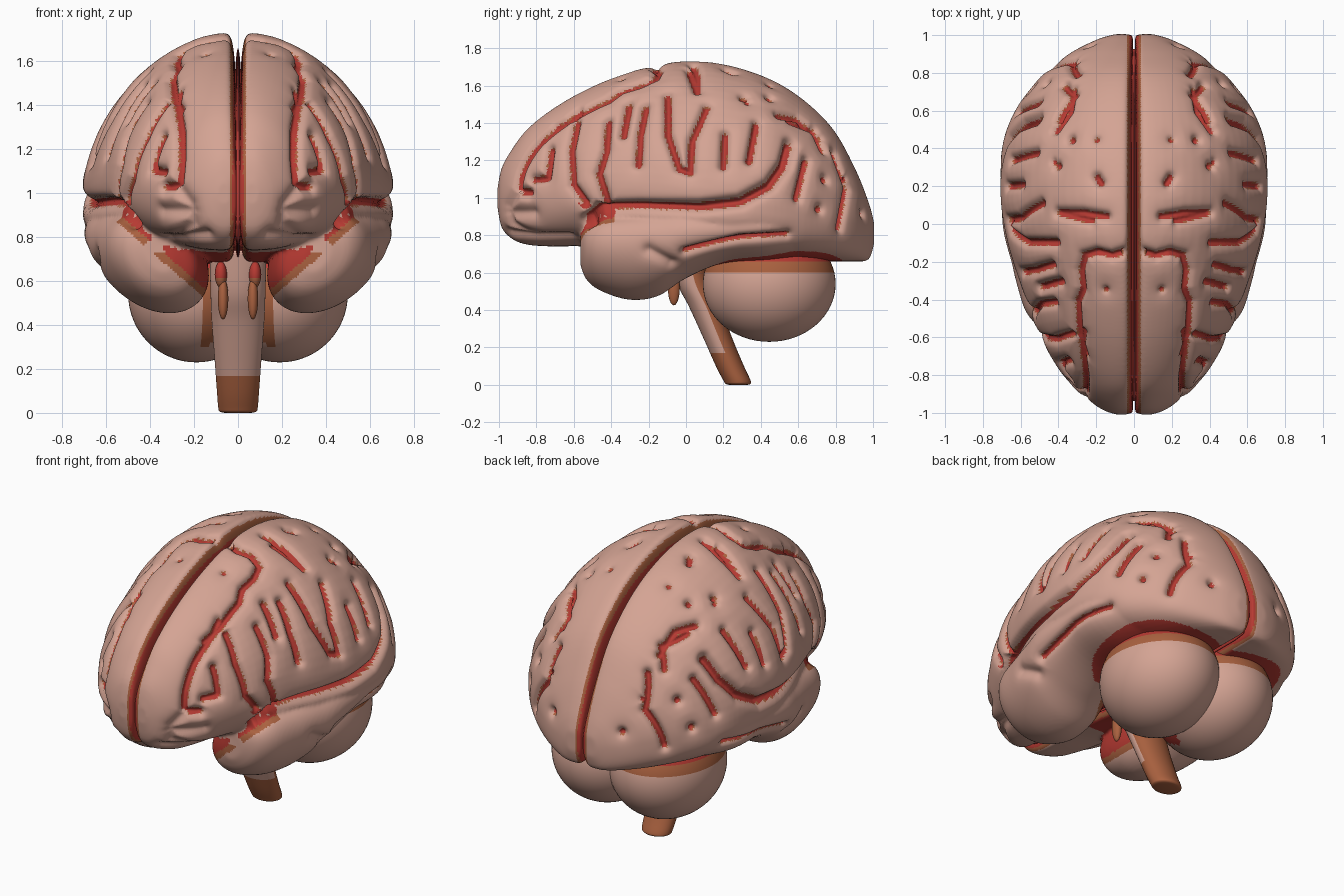
import bpy, bmesh, math
from mathutils import Vector, Matrix, kdtree
from mathutils.bvhtree import BVHTree

if "Cube" in bpy.data.objects:
    bpy.data.objects.remove(bpy.data.objects["Cube"])


def material(name, rgb):
    m = bpy.data.materials.new(name)
    m.diffuse_color = (*rgb, 1)
    m.use_nodes = True
    m.node_tree.nodes["Principled BSDF"].inputs["Base Color"].default_value = m.diffuse_color
    return m


MATS = [material("cortex_pink", (0.66, 0.37, 0.295)),
        material("groove_red", (0.47, 0.042, 0.032)),
        material("groove_brown", (0.40, 0.12, 0.05))]
PINK, RED, BROWN = 0, 1, 2


def spline(rows, steps):
    """Smooth (Catmull-Rom) interpolation of all columns of a table."""
    out = []
    n = len(rows)
    for i in range(n - 1):
        a, b, c, d = rows[max(i - 1, 0)], rows[i], rows[i + 1], rows[min(i + 2, n - 1)]
        for k in range(steps):
            t = k / steps
            out.append([0.5 * (2 * q + (r - p) * t + (2 * p - 5 * q + 4 * r - s) * t * t
                               + (3 * q - p - 3 * r + s) * t ** 3)
                        for p, q, r, s in zip(a, b, c, d)])
    out.append(list(rows[-1]))
    return out


def loft(bm, rings):
    loops = [[bm.verts.new(p) for p in ring] for ring in rings]
    faces = []
    for a, b in zip(loops, loops[1:]):
        for i in range(len(a)):
            j = (i + 1) % len(a)
            faces.append(bm.faces.new((a[i], a[j], b[j], b[i])))
    faces += [bm.faces.new(loops[0]), bm.faces.new(loops[-1])]
    bmesh.ops.recalc_face_normals(bm, faces=faces)


def finish(name, mesh, rule, mirror=False):
    """Make the object, colour each face by a rule of centre and normal."""
    mesh.materials.clear()
    for m in MATS:
        mesh.materials.append(m)
    for p in mesh.polygons:
        p.use_smooth = True
        p.material_index = rule(p)
    ob = bpy.data.objects.new(name, mesh)
    bpy.context.collection.objects.link(ob)
    if mirror:
        mod = ob.modifiers.new("mirror", "MIRROR")
        mod.use_mirror_merge = False
    return ob


def to_mesh(bm, name):
    me = bpy.data.meshes.new(name)
    bm.to_mesh(me)
    bm.free()
    return me


ANG = [2 * math.pi * i / 72 for i in range(72)]


def spow(v, p):
    return math.copysign(abs(v) ** (2 / p), v)


# Cerebrum sections: y, top, bottom, half width, height of widest point, lower squareness
CEREBRUM = [(-1.008, 1.05, .95, .095, 1.0, 2), (-.985, 1.16, .84, .165, 1.0, 2), (-.93, 1.26, .78, .255, 1.0, 2),
            (-.85, 1.365, .75, .34, 1.0, 2.2), (-.72, 1.47, .74, .43, 1.03, 2.2), (-.55, 1.57, .74, .52, 1.05, 2.2),
            (-.35, 1.655, .72, .59, 1.05, 2.2), (-.1, 1.722, .69, .67, 1.03, 2.5), (.15, 1.722, .68, .71, 1.0, 3),
            (.4, 1.655, .67, .70, .97, 3), (.6, 1.545, .66, .63, .93, 3), (.78, 1.375, .66, .495, .9, 3),
            (.9, 1.165, .66, .345, .87, 3), (.975, .98, .67, .2, .83, 2.5), (1.005, .87, .75, .1, .81, 2)]
# Temporal lobe sections: y, centre x, centre z, radius x, radius z
TEMPORAL = [(-.565, .36, .72, .06, .08), (-.53, .36, .71, .15, .15), (-.45, .37, .70, .2, .2),
            (-.3, .38, .69, .235, .235), (-.15, .40, .71, .255, .235), (0, .42, .765, .27, .195),
            (.2, .42, .80, .275, .15), (.45, .41, .81, .27, .15), (.7, .34, .82, .2, .13), (.85, .25, .8, .1, .08)]


def cerebrum_ring(row):
    y, top, bot, w, zm, pl = row
    ring = []
    for a in ANG:
        c, s = math.cos(a), math.sin(a)
        p = 4 if c < 0 else (1.75 if s > 0 else pl)
        ring.append((.07 + (w - .07 if c > 0 else min(.064, w - .065)) * spow(c, p), y,
                     zm + (top - zm if s > 0 else zm - bot) * spow(s, p)))
    return ring


def temporal_ring(row):
    y, xc, zc, rx, rz = row
    return [(xc + rx * math.cos(a) + .3 * rz * math.sin(a), y, zc + rz * math.sin(a)) for a in ANG]


bm = bmesh.new()
loft(bm, [cerebrum_ring(r) for r in spline(CEREBRUM, 6)])
loft(bm, [temporal_ring(r) for r in spline(TEMPORAL, 6)])
raw = bpy.data.objects.new("hemisphere_raw", to_mesh(bm, "hemisphere_raw"))
bpy.context.collection.objects.link(raw)

# Fuse both lobes into one even mesh
rm = raw.modifiers.new("fuse", "REMESH")
rm.mode = "VOXEL"
rm.voxel_size = 0.0105
sm = raw.modifiers.new("soften", "SMOOTH")
sm.factor, sm.iterations = 0.5, 5
dg = bpy.context.evaluated_depsgraph_get()
hemi = bpy.data.meshes.new_from_object(raw.evaluated_get(dg))
bpy.data.objects.remove(raw)

# Grooves drawn in the side (y,z), top (x,y) and front (x,z) views
SIDE = [[(-.1, 1.55), (-.1, 1.34), (-.04, 1.16), (.02, 1.14), (.03, 1.31), (.11, 1.49)],
        [(-.59, 1.41), (-.62, 1.26), (-.61, 1.07), (-.54, .97)],
        [(-.42, 1.41), (-.43, 1.26), (-.47, 1.13), (-.42, .96)],
        [(-.31, 1.5), (-.34, 1.34)], [(-.22, 1.49), (-.25, 1.34), (-.26, 1.18)],
        [(.02, 1.69), (.06, 1.58)], [(.21, 1.34), (.2, 1.17)], [(.38, 1.4), (.34, 1.2)],
        [(.56, 1.42), (.69, 1.37), (.74, 1.26)], [(.65, 1.2), (.6, 1.0)],
        [(.8, 1.24), (.87, 1.05), (.83, .84)], [(0, .71), (.29, .78), (.54, .8)],
        [(-.73, 1.26), (-.75, 1.11), (-.82, 1.1)],
        [(.31, 1.54)], [(.45, 1.54)], [(.75, 1.1)], [(.72, .94)], [(.95, .92)]]
TOP = [[(.05, -.15), (.12, -.17), (.2, -.15), (.27, -.17), (.29, -.25), (.28, -.35), (.31, -.42), (.3, -.6), (.27, -.7)],
       [(.15, .04), (.28, .06), (.4, .06)], [(.33, .72), (.35, .6), (.42, .5)], [(.2, .25), (.18, .22)]]
DOTS = [[(.43, .33)], [(.31, .86)], [(.15, -.35)], [(.2, .45)]]
FRONT = [[(.28, 1.47), (.29, 1.42), (.27, 1.29), (.27, 1.15), (.28, 1.04), (.34, 1.03)]]
FAINT_FRONT = [[(.28, 1.03), (.22, .95), (.21, .86), (.28, .79)]]
FAINT_SIDE = [[(-.94, .81), (-.8, .79), (-.62, .79)], [(-.2, .72), (-.08, .65)], [(-.95, .92), (-.82, .92)]]
FISSURE = [[(-.52, .88), (-.46, .94), (-.25, .95), (.07, .95), (.29, .98), (.45, 1.07), (.53, 1.18), (.56, 1.29)]]

tree = BVHTree.FromPolygons([v.co for v in hemi.vertices], [tuple(p.vertices) for p in hemi.polygons])
VIEWS = {"side": (lambda a, b: (2, a, b), Vector((-1, 0, 0))),
         "top": (lambda a, b: (a, b, 3), Vector((0, 0, -1))),
         "front": (lambda a, b: (a, -3, b), Vector((0, 1, 0)))}
spots = []     # point, width, depth, painted


def groove(lines, view, width, depth, paint):
    start, ray = VIEWS[view]
    for line in lines:
        pts = [line[0]]
        for a, b in zip(line, line[1:]):
            n = max(1, int(math.dist(a, b) / .005))
            pts += [(a[0] + (b[0] - a[0]) * k / n, a[1] + (b[1] - a[1]) * k / n) for k in range(1, n + 1)]
        for p in pts:
            hit = tree.ray_cast(Vector(start(*p)), ray)[0]
            if hit:
                spots.append((hit, width, depth, paint))


groove(SIDE, "side", .023, .036, True)
groove(TOP, "top", .023, .036, True)
groove(DOTS, "top", .018, .02, True)
groove(FRONT, "front", .025, .036, True)
groove(FAINT_FRONT, "front", .03, .016, False)
groove(FAINT_SIDE, "side", .03, .018, False)
groove(FISSURE, "side", .03, .06, True)
kd = kdtree.KDTree(len(spots))
for i, s in enumerate(spots):
    kd.insert(s[0], i)
kd.balance()

# Carve the grooves with soft shoulders
near = []
moves = []
for v in hemi.vertices:
    _, i, d = kd.find(v.co)
    _, w, depth, paint = spots[i]
    moves.append(v.co - v.normal * (depth * math.exp(-(d / w) ** 2) + .010 * math.exp(-(d / .055) ** 2)))
    near.append(d / w if paint else 9)
for v, co in zip(hemi.vertices, moves):
    v.co = co
hemi.update()


def hemisphere_rule(p):
    (x, y, z), n = p.center, p.normal
    if x < .036:                                   # gap between the halves
        return RED if x < .023 else BROWN
    line = .39 + .87 * x                           # cleft above the temporal lobe
    if -.6 < y < 0 and line < z < .97 and (x < .5 or y < -.38) and (n.z > .05 or n.x < -.3 or z < .725):
        return RED if z > line + .045 else BROWN
    if n.z < -.5 and z > .62 and (((x - .2) / .34) ** 2 + ((y - .445) / .39) ** 2 < 1
                                  or (x < .25 and -.45 < y < .3)):    # hidden underside
        return RED
    d = sum(near[i] for i in p.vertices) / len(p.vertices)
    return RED if d < .72 else BROWN if d < .84 else PINK


finish("cerebral_hemispheres", hemi, hemisphere_rule, mirror=True)

# Floor of the gap between the halves
bm = bmesh.new()
loft(bm, [[(.024 * math.cos(a), r[0] * .95, r[4] + math.sin(a) * (r[1] - r[4] - .07 if math.sin(a) > 0 else r[4] - r[2] - .02))
           for a in ANG] for r in spline(CEREBRUM[1:-1], 4)])
finish("midline_floor", to_mesh(bm, "midline_floor"), lambda p: RED)


def ellipsoid(name, centre, radii, rule, seg=64):
    b = bmesh.new()
    m = Matrix.Translation(centre) @ Matrix.Diagonal((*radii, 1))
    bmesh.ops.create_uvsphere(b, u_segments=seg, v_segments=seg // 2, radius=1, matrix=m)
    return finish(name, to_mesh(b, name), rule, mirror=True)


# Cerebellum
def cerebellum_rule(p):
    (x, y, z), n = p.center, p.normal
    if z > .615:
        return BROWN if z < .655 else RED
    if y < .35 and x < .06:
        return RED
    return BROWN if n.y < -.6 and x < .17 else PINK


ellipsoid("cerebellum", (.19, .445, .54), (.31, .355, .31), cerebellum_rule)

# Brainstem: y, z, radius x, radius y
STEM = [(0, .74, .13, .09), (.04, .55, .125, .09), (.1, .42, .12, .085), (.17, .25, .107, .077),
        (.235, .1, .096, .075), (.272, .025, .09, .073), (.278, .006, .083, .067), (.28, 0, .06, .05)]
bm = bmesh.new()
loft(bm, [[(rx * math.cos(a), y + ry * math.sin(a), z) for a in ANG] for y, z, rx, ry in spline(STEM, 6)])
finish("brainstem", to_mesh(bm, "brainstem"),
       lambda p: BROWN if p.center.z < .18 or p.normal.y > .1 else PINK)

# Small nerve stalks in front of the brainstem
ellipsoid("nerve_stalk", (.068, -.065, .52), (.024, .032, .095), lambda p: BROWN, 24)
ellipsoid("nerve_root", (.078, -.06, .63), (.028, .035, .06), lambda p: RED if p.center.z > .62 else BROWN, 24)
